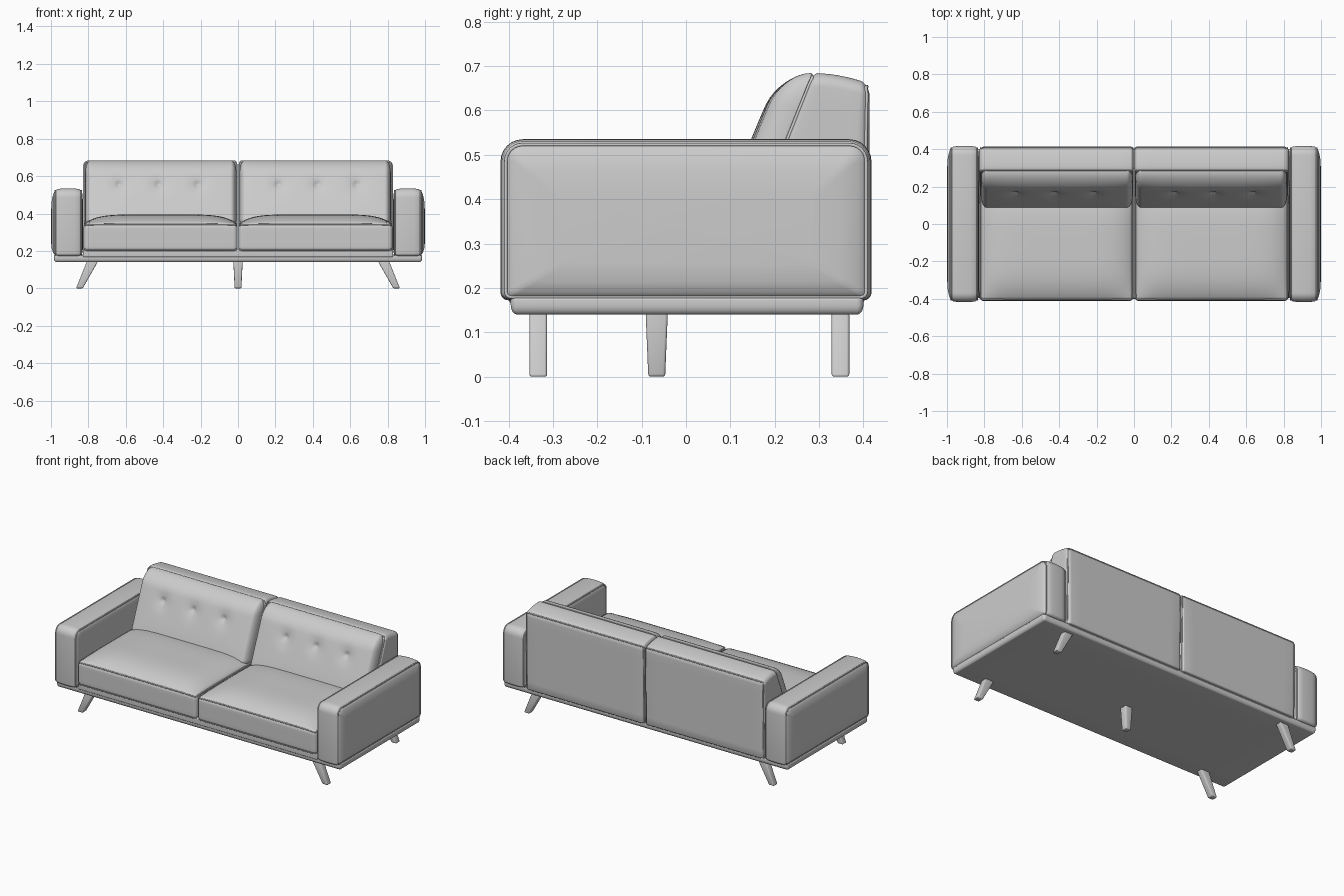
import bpy, bmesh, math
from mathutils import Vector

if "Cube" in bpy.data.objects:
    bpy.data.objects.remove(bpy.data.objects["Cube"])

grey = bpy.data.materials.new("warm grey")
grey.diffuse_color = (0.6, 0.6, 0.6, 1)
grey.use_nodes = True
grey.node_tree.nodes["Principled BSDF"].inputs["Base Color"].default_value = grey.diffuse_color


def finish(name, bm, mirror=False, angle=40):
    """Turn a bmesh into a smooth-shaded object, optionally mirrored across x."""
    bmesh.ops.remove_doubles(bm, verts=bm.verts, dist=1e-5)
    bmesh.ops.recalc_face_normals(bm, faces=bm.faces)
    me = bpy.data.meshes.new(name)
    bm.to_mesh(me)
    bm.free()
    ob = bpy.data.objects.new(name, me)
    bpy.context.collection.objects.link(ob)
    me.materials.append(grey)
    activate(ob)
    bpy.ops.object.shade_smooth_by_angle(angle=math.radians(angle))
    if mirror:
        mirror_x(ob)
    return ob


def activate(ob):
    bpy.ops.object.select_all(action='DESELECT')
    ob.select_set(True)
    bpy.context.view_layer.objects.active = ob


def mirror_x(ob):
    m = ob.modifiers.new("mirror", 'MIRROR')
    m.use_mirror_merge = False


def piping(name, pts, r=0.004):
    """Thin welt cord along a closed path, mirrored across x."""
    cu = bpy.data.curves.new(name, 'CURVE')
    cu.dimensions = '3D'
    cu.bevel_depth = r
    cu.bevel_resolution = 2
    sp = cu.splines.new('POLY')
    sp.points.add(len(pts) - 1)
    for q, p in zip(sp.points, pts):
        q.co = (*p, 1)
    sp.use_cyclic_u = True
    ob = bpy.data.objects.new(name, cu)
    bpy.context.collection.objects.link(ob)
    cu.materials.append(grey)
    activate(ob)
    bpy.ops.object.convert(target='MESH')
    ob = bpy.context.object
    bpy.ops.object.shade_smooth()
    mirror_x(ob)


def steps(lo, hi, rlo, rhi, n, k=4):
    """Grid positions along one axis, denser in the rounded ends."""
    t = [math.tan(math.radians(45 * i / k)) for i in range(k + 1)]
    a, b = lo + rlo, hi - rhi
    return ([a - rlo * v for v in reversed(t)] + [a + (b - a) * i / n for i in range(1, n)]
            + [b + rhi * v for v in t])


def pillow(name, lo, hi, rad, n, warp=None, seams=(), mirror=True):
    """Rounded box with per-side radii, a warp, and piping around chosen faces."""
    ax = [steps(lo[i], hi[i], *rad[i], n[i]) for i in range(3)]

    def place(p):
        c = [min(max(p[i], lo[i] + rad[i][0]), hi[i] - rad[i][1]) for i in range(3)]
        r = [rad[i][0] if p[i] < c[i] else rad[i][1] for i in range(3)]
        d = Vector([(p[i] - c[i]) / r[i] for i in range(3)]).normalized()
        v = Vector([c[i] + d[i] * r[i] for i in range(3)])
        return warp(v) if warp else v

    def point(a, s, u, v):
        p = [0, 0, 0]
        p[a], p[(a + 1) % 3], p[(a + 2) % 3] = ax[a][s], u, v
        return place(p)

    bm = bmesh.new()
    for a in range(3):
        us, vs = ax[(a + 1) % 3], ax[(a + 2) % 3]
        for s in (0, -1):
            g = [[bm.verts.new(point(a, s, u, v)) for v in vs] for u in us]
            for i in range(len(us) - 1):
                for j in range(len(vs) - 1):
                    bm.faces.new((g[i][j], g[i + 1][j], g[i + 1][j + 1], g[i][j + 1]))
    finish(name, bm, mirror)
    for a, s in seams:
        us, vs = ax[(a + 1) % 3], ax[(a + 2) % 3]
        loop = ([(u, vs[0]) for u in us[:-1]] + [(us[-1], v) for v in vs[:-1]]
                + [(u, vs[-1]) for u in us[:0:-1]] + [(us[0], v) for v in vs[:0:-1]])
        piping(name + "_piping", [point(a, s, u, v) for u, v in loop])


def clamp(t):
    return min(max(t, 0), 1)


# Base plinth and front rail under the seat
pillow("base", (-0.985, -0.395, 0.14), (0.985, 0.40, 0.18),
       ((.015, .015), (.015, .015), (.022, .008)), (8, 6, 1), mirror=False)
pillow("seat_rail", (-0.83, -0.40, 0.165), (0.83, 0.30, 0.21),
       ((.01, .01), (.01, .01), (.01, .01)), (8, 4, 1), mirror=False)


# Seat cushions with a crowned top
def seat_warp(v):
    u, w = (v.x - 0.414) / 0.412, (v.y + 0.105) / 0.305
    crown = clamp(1 - abs(u) ** 6) * clamp(1 - w ** 4)
    v.z += 0.05 * crown * clamp((v.z - 0.2) / 0.145)
    return v


pillow("seat_cushion", (0.003, -0.411, 0.198), (0.826, 0.20, 0.345),
       ((.022, .022), (.022, .022), (.022, .022)), (28, 22, 5), seat_warp, ((2, 0), (2, -1)))


# Back frame, slanted at the front and sloping down behind
def frame_warp(v):
    g = (v.y - 0.285) / 0.129
    v.z -= 0.024 * clamp(g) ** 2 * clamp((v.z - 0.17) / 0.5)
    v.y -= (1 - g) * 0.41 * (0.685 - v.z)
    return v


pillow("back_frame", (0.003, 0.285, 0.17), (0.828, 0.414, 0.684),
       ((.015, .03), (.012, .02), (.01, .03)), (12, 6, 10), frame_warp, ((1, 0), (1, -1)))


# Back cushions with three tufts each
def back_warp(v):
    u, w = (v.x - 0.412) / 0.404, (v.z - 0.51) / 0.18
    front = clamp((0.29 - v.y) / 0.07)
    push = -0.012 * clamp(1 - u ** 4) * clamp(1 - w ** 4)
    for x in (0.215, 0.425, 0.635):
        d2 = (v.x - x) ** 2 + (v.z - 0.555) ** 2
        push += 0.011 * math.exp(-d2 / 0.045 ** 2) + 0.012 * math.exp(-d2 / 0.014 ** 2)
    v.y += front * push - 0.41 * (0.685 - v.z)
    return v


pillow("back_cushion", (0.008, 0.22, 0.33), (0.817, 0.295, 0.684),
       ((.03, .03), (.06, .012), (.04, .07)), (80, 2, 28), back_warp)


# Arms: rounded rectangle lofted along x, with bulging sides
def arm_loop(x, inset, seg=6):
    pts = []
    y, z0, z1 = 0.418 - inset, 0.172 + inset * 0.6, 0.535 - inset
    for sy, top, start in ((1, 1, 0), (-1, 1, 90), (-1, 0, 180), (1, 0, 270)):
        r = max((0.05 if top else 0.018) - inset, 0.012)
        cy, cz = sy * (y - r), (z1 - r if top else z0 + r)
        for i in range(seg + 1):
            a = math.radians(start + 90 * i / seg)
            pts.append(Vector((x, cy + r * math.cos(a), cz + r * math.sin(a))))
    return pts


bm = bmesh.new()
rings = [(0.828, .13), (0.829, .07), (0.832, .03), (0.838, .012), (0.850, .004), (0.875, .001),
         (0.907, 0), (0.94, .001), (0.965, .004), (0.977, .012), (0.988, .03), (0.996, .07),
         (1.0, .13)]
loops = [[bm.verts.new(p) for p in arm_loop(*r)] for r in rings]
for a, b in zip(loops, loops[1:]):
    for i in range(len(a)):
        j = (i + 1) % len(a)
        bm.faces.new((a[i], a[j], b[j], b[i]))
bm.faces.new(loops[0])
bm.faces.new(loops[-1])
finish("arm", bm, True, 60)
for x in (0.838, 0.977):
    piping("arm_piping", arm_loop(x, 0.012))


# Legs: tapered blocks with softened edges
def leg(name, y, top, bottom, half_top, half_bottom, mirror):
    bm = bmesh.new()
    bmesh.ops.create_cube(bm, size=2)
    for v in bm.verts:
        up = v.co.z > 0
        x0, x1 = top if up else bottom
        h = half_top if up else half_bottom
        v.co = (x1 if v.co.x > 0 else x0, y + v.co.y * h, 0.145 if up else 0)
    bmesh.ops.bevel(bm, geom=bm.edges[:], offset=0.006, segments=3, profile=0.5,
                    affect='EDGES')
    finish(name, bm, mirror)


leg("front_leg", -0.333, (0.748, 0.808), (0.830, 0.866), 0.02, 0.02, True)
leg("back_leg", 0.348, (0.748, 0.808), (0.830, 0.866), 0.02, 0.02, True)
leg("middle_leg", -0.066, (-0.025, 0.025), (-0.018, 0.018), 0.025, 0.019, False)
